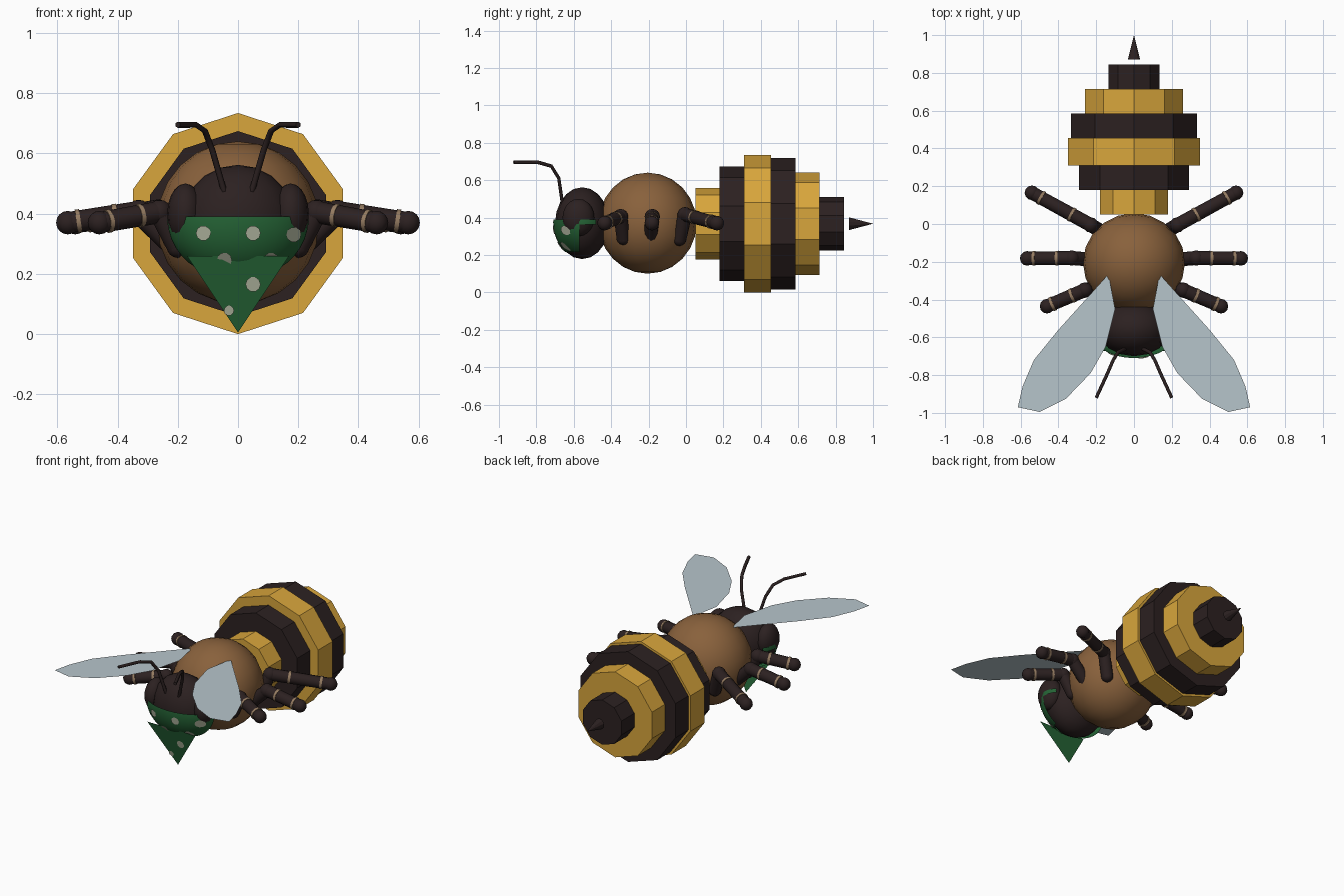
import bpy, bmesh, math
from mathutils import Vector, Matrix

if "Cube" in bpy.data.objects:
    bpy.data.objects.remove(bpy.data.objects["Cube"])


def material(name, rgb):
    m = bpy.data.materials.new(name)
    m.diffuse_color = (*rgb, 1)
    m.use_nodes = True
    m.node_tree.nodes["Principled BSDF"].inputs["Base Color"].default_value = m.diffuse_color
    return m


YELLOW = material("honey_yellow", (0.69, 0.38, 0.045))
DARK = material("dark_brown", (0.025, 0.015, 0.015))
BROWN = material("fur_brown", (0.25, 0.12, 0.045))
GREEN = material("scarf_green", (0.018, 0.125, 0.036))
PALE = material("spot_pale", (0.45, 0.48, 0.36))
TAN = material("leg_tan", (0.30, 0.20, 0.12))
WING = material("wing_grey", (0.47, 0.56, 0.60))


def finish(name, bm, mat, smooth=False):
    me = bpy.data.meshes.new(name)
    bm.normal_update()
    bm.to_mesh(me)
    bm.free()
    for p in me.polygons:
        p.use_smooth = smooth
    me.materials.append(mat)
    ob = bpy.data.objects.new(name, me)
    bpy.context.collection.objects.link(ob)
    if smooth:
        bpy.context.view_layer.objects.active = ob
        ob.select_set(True)
        bpy.ops.object.shade_smooth_by_angle(angle=math.radians(50))
        ob.select_set(False)
    return ob


def add_ball(bm, centre, radii, seg=16, rings=10):
    mat = Matrix.Translation(centre) @ Matrix.Diagonal((*radii, 1))
    bmesh.ops.create_uvsphere(bm, u_segments=seg, v_segments=rings, radius=1, matrix=mat)


def add_rod(bm, a, b, r1, r2, seg=12):
    a, b = Vector(a), Vector(b)
    d = b - a
    mat = Matrix.Translation((a + b) / 2) @ d.to_track_quat('Z', 'Y').to_matrix().to_4x4()
    bmesh.ops.create_cone(bm, cap_ends=True, segments=seg, radius1=r1, radius2=r2,
                          depth=d.length, matrix=mat)


def ball(name, centre, radii, mat, seg=16, rings=10):
    bm = bmesh.new()
    add_ball(bm, centre, radii, seg, rings)
    return finish(name, bm, mat, True)


def flat(name, points, mat):
    bm = bmesh.new()
    bm.faces.new([bm.verts.new(p) for p in points])
    return finish(name, bm, mat)


# Abdomen: stacked ten-sided discs with a corner at the top
ZC = 0.367
discs = [(0.05, 0.18, 0.19), (0.18, 0.31, 0.307), (0.31, 0.455, 0.367),
         (0.455, 0.585, 0.352), (0.585, 0.715, 0.273), (0.715, 0.845, 0.143)]
for i, (y0, y1, r) in enumerate(discs):
    bm = bmesh.new()
    rim = [[bm.verts.new((r * math.sin(k * math.pi / 5), y, ZC + r * math.cos(k * math.pi / 5)))
            for k in range(10)] for y in (y0, y1)]
    for k in range(10):
        j = (k + 1) % 10
        bm.faces.new((rim[0][k], rim[0][j], rim[1][j], rim[1][k]))
    bm.faces.new(rim[0][::-1])
    bm.faces.new(rim[1])
    bmesh.ops.recalc_face_normals(bm, faces=bm.faces)
    finish(f"abdomen_ring_{i + 1}", bm, DARK if i % 2 else YELLOW)

# Stinger
bm = bmesh.new()
add_rod(bm, (0, 0.872, ZC), (0, 1.0, ZC), 0.034, 0, 10)
finish("stinger", bm, DARK)

# Thorax and head
ball("thorax", (0, -0.205, 0.37), (0.27, 0.262, 0.27), BROWN, 20, 12)
ball("head", (0, -0.555, 0.37), (0.19, 0.145, 0.192), DARK)

# Scarf: piece of an ellipsoid over the lower face, with side ties
SC, SR = Vector((0, -0.555, 0.375)), (0.235, 0.155, 0.195)


def scarf_piece(name, ymin, ymax, zmin, zmax):
    bm = bmesh.new()
    add_ball(bm, SC, SR, 32, 20)
    cuts = [((0, ymin, 0), (0, -1, 0)), ((0, ymax, 0), (0, 1, 0)),
            ((0, 0, zmin), (0, 0, -1)), ((0, 0, zmax), (0, 0, 1))]
    for co, no in cuts:
        bmesh.ops.bisect_plane(bm, geom=bm.verts[:] + bm.edges[:] + bm.faces[:],
                               plane_co=co, plane_no=no, clear_outer=True)
    return finish(name, bm, GREEN, True)


scarf_piece("scarf_front", -1, -0.57, 0.215, 0.39)
scarf_piece("scarf_ties", -0.57, -0.48, 0.362, 0.39)

# Hanging scarf point, sloping back towards the tip
TOP_Y, TIP_Y, TOP_Z, TIP_Z = -0.672, -0.605, 0.26, 0.005
flat("scarf_point", [(-0.17, TOP_Y, TOP_Z), (0, TIP_Y, TIP_Z), (0.17, TOP_Y, TOP_Z)], GREEN)


def scarf_y(x, z):
    # front surface of the scarf at a given x and z
    q = 1 - (x / SR[0]) ** 2 - ((z - SC.z) / SR[2]) ** 2
    if z > 0.215 and q > 0:
        return SC.y - SR[1] * math.sqrt(q) - 0.005
    return TIP_Y + (TOP_Y - TIP_Y) * (z - TIP_Z) / (TOP_Z - TIP_Z) - 0.005


# Scarf spots
spots = [(-0.115, 0.335), (0.05, 0.335), (-0.045, 0.246), (0.11, 0.246),
         (0.05, 0.165), (-0.03, 0.078), (0.185, 0.33)]
for i, (x, z) in enumerate(spots):
    r = 0.017 if z < 0.1 else 0.025
    rim = [(x + r * math.cos(t * math.pi / 5), z + r * math.sin(t * math.pi / 5)) for t in range(10)]
    flat(f"scarf_spot_{i + 1}", [(px, scarf_y(px, pz), pz) for px, pz in rim], PALE)

# Paired parts
antenna = [(0.045, -0.66, 0.47), (0.085, -0.68, 0.61), (0.11, -0.72, 0.675),
           (0.14, -0.79, 0.695), (0.2, -0.92, 0.695)]
legs = {"front": [(0.2, -0.335, 0.29), (0.26, -0.35, 0.405), (0.46, -0.435, 0.37)],
        "middle": [(0.21, -0.19, 0.29), (0.33, -0.18, 0.405), (0.565, -0.182, 0.37)],
        "back": [(0.18, -0.035, 0.285), (0.23, -0.005, 0.415), (0.54, 0.165, 0.37)]}
wing = [(0.135, -0.265), (0.22, -0.36), (0.4, -0.56), (0.53, -0.72), (0.59, -0.86),
        (0.615, -0.97), (0.5, -0.995), (0.36, -0.925), (0.23, -0.79), (0.15, -0.65), (0.1, -0.45)]

for side, s in (("right", 1), ("left", -1)):
    def flip(p):
        return Vector((p[0] * s, p[1], p[2]))

    # Eye bulge
    ball(f"{side}_eye", (0.175 * s, -0.575, 0.40), (0.06, 0.085, 0.1), DARK)

    # Antenna
    cu = bpy.data.curves.new(f"{side}_antenna", 'CURVE')
    cu.dimensions = '3D'
    cu.bevel_depth = 0.01
    cu.bevel_resolution = 1
    cu.use_fill_caps = True
    sp = cu.splines.new('POLY')
    sp.points.add(len(antenna) - 1)
    for pt, p in zip(sp.points, antenna):
        pt.co = (*flip(p), 1)
    cu.materials.append(DARK)
    bpy.context.collection.objects.link(bpy.data.objects.new(f"{side}_antenna", cu))

    # Wing: thin level sheet
    pts = [(x * s, y, 0.583) for x, y in wing]
    flat(f"{side}_wing", pts if s < 0 else pts[::-1], WING)

    # Legs: thigh, shin and round joints, with thin tan bands
    for name, path in legs.items():
        base, knee, tip = map(flip, path)
        bm = bmesh.new()
        add_rod(bm, base, knee, 0.037, 0.037)
        add_rod(bm, knee, tip, 0.037, 0.035)
        for p, r in ((base, 0.037), (knee, 0.041), (tip, 0.039)):
            add_ball(bm, p, (r, r, r), 12, 8)
        finish(f"{side}_{name}_leg", bm, DARK, True)
        bm = bmesh.new()
        for t in (0.3, 0.82):
            a = knee.lerp(tip, t)
            add_rod(bm, a, a + (tip - knee).normalized() * 0.014, 0.039, 0.039)
        finish(f"{side}_{name}_leg_bands", bm, TAN, True)
